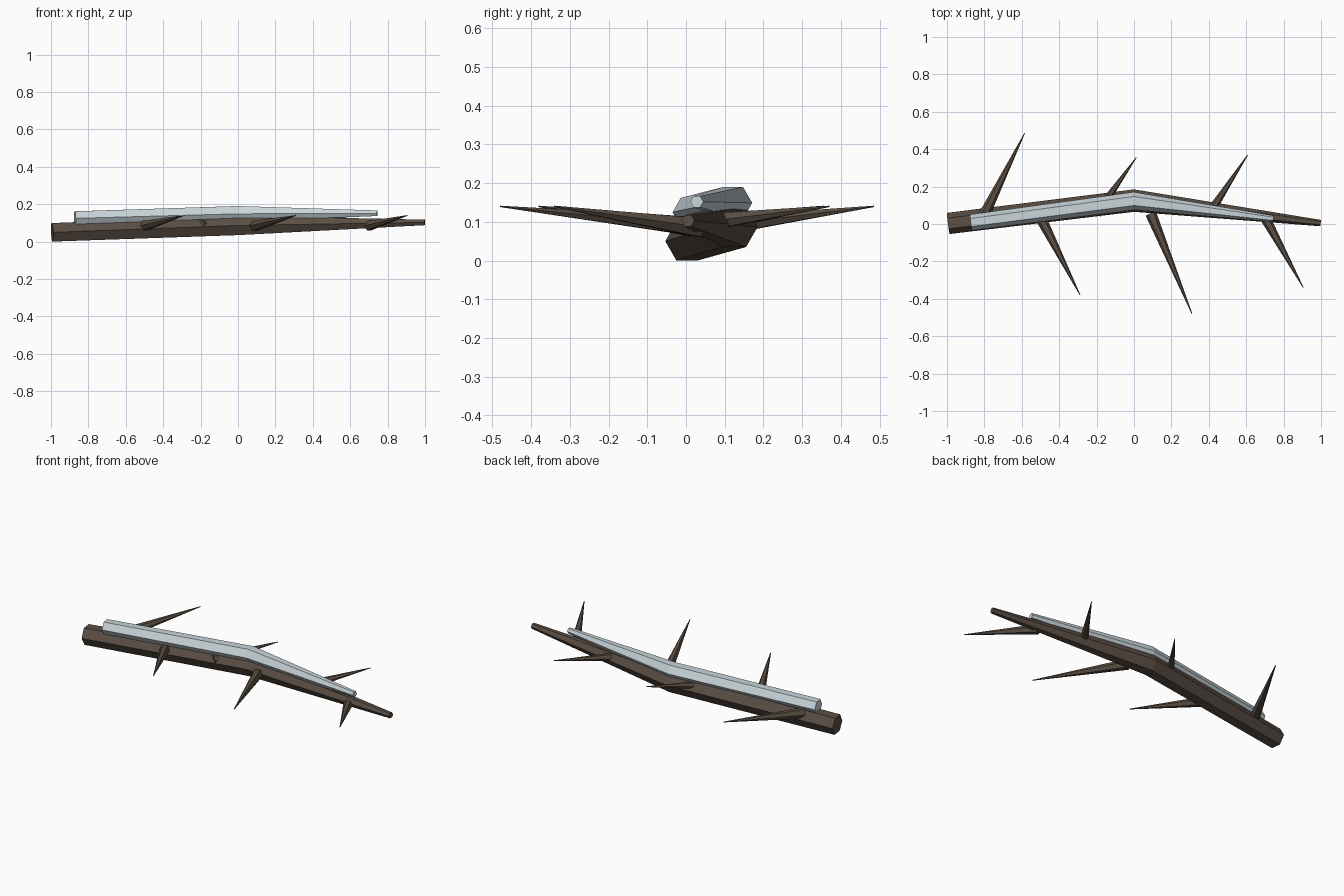
import bpy, bmesh, math
from mathutils import Vector

cube = bpy.data.objects.get("Cube")
if cube:
    bpy.data.objects.remove(cube, do_unlink=True)


def material(name, colour):
    mat = bpy.data.materials.new(name)
    mat.use_nodes = True
    mat.diffuse_color = (*colour, 1)
    bsdf = mat.node_tree.nodes["Principled BSDF"]
    bsdf.inputs["Base Color"].default_value = (*colour, 1)
    bsdf.inputs["Roughness"].default_value = 0.9
    return mat


def tube(name, stations, mat, sides=6):
    """Flat-sided tapered tube through (point, radius) stations."""
    bm = bmesh.new()
    points = [Vector(p) for p, r in stations]
    rings = []
    for i, (p, r) in enumerate(stations):
        along = points[min(i + 1, len(points) - 1)] - points[max(i - 1, 0)]
        side = Vector((0, 0, 1)).cross(along).normalized()
        up = along.cross(side).normalized()
        ring = []
        for k in range(sides):
            a = math.tau * k / sides
            ring.append(bm.verts.new(points[i] + r * (side * math.cos(a) + up * math.sin(a))))
        rings.append(ring)
    for low, high in zip(rings, rings[1:]):
        for k in range(sides):
            n = (k + 1) % sides
            bm.faces.new((low[k], low[n], high[n], high[k]))
    bm.faces.new(rings[0][::-1])
    bm.faces.new(rings[-1])
    bmesh.ops.recalc_face_normals(bm, faces=bm.faces)
    mesh = bpy.data.meshes.new(name)
    bm.to_mesh(mesh)
    bm.free()
    mesh.materials.append(mat)
    obj = bpy.data.objects.new(name, mesh)
    bpy.context.collection.objects.link(obj)
    return obj


bark = material("bark brown", (0.105, 0.078, 0.058))
snow = material("pale snow", (0.58, 0.66, 0.70))

# Bent main branch
tube("branch", [((-0.993, 0.003, 0.05), 0.057),
                ((0, 0.125, 0.087), 0.06),
                ((0.998, 0.005, 0.103), 0.017)], bark)

# Snow lying along the top
tube("snow_ridge", [((-0.872, 0.008, 0.125), 0.043),
                    ((0, 0.123, 0.149), 0.048),
                    ((0.745, 0.028, 0.152), 0.017)], snow)

# Side twigs: base, tip, base radius
twigs = [
    ((-0.80, 0.05, 0.085), (-0.585, 0.485, 0.14), 0.03),
    ((-0.20, 0.055, 0.095), (0.012, 0.355, 0.14), 0.027),
    ((0.405, 0.06, 0.10), (0.608, 0.37, 0.14), 0.025),
    ((-0.50, 0.035, 0.085), (-0.288, -0.38, 0.14), 0.03),
    ((0.09, 0.055, 0.085), (0.31, -0.48, 0.14), 0.03),
    ((0.70, 0.035, 0.085), (0.905, -0.34, 0.14), 0.028),
]
for i, (base, tip, radius) in enumerate(twigs):
    tube(f"twig_{i + 1}", [(base, radius), (tip, 0.002)], bark)
